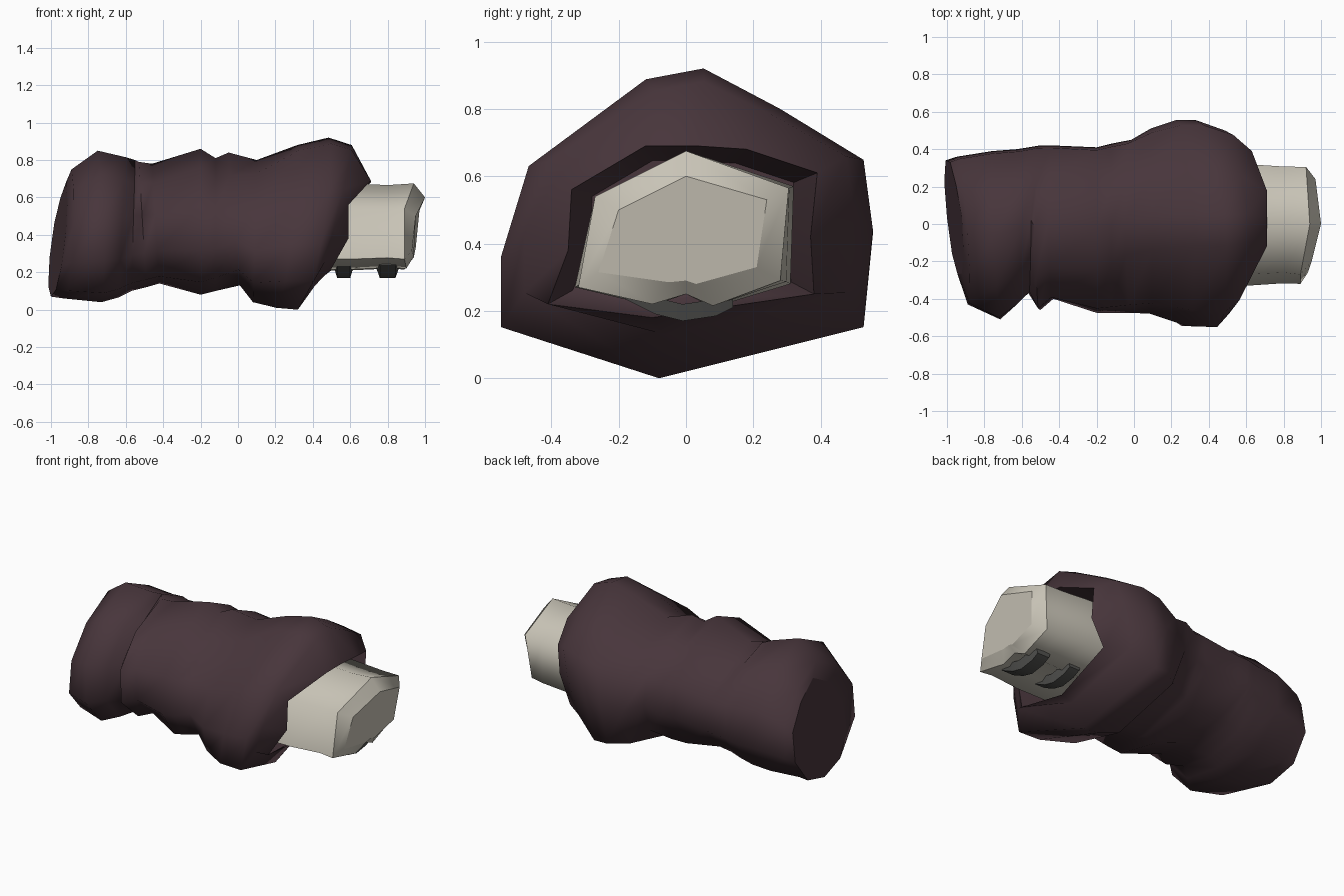
import bpy
import bmesh
import math
from mathutils import Vector

cube = bpy.data.objects.get("Cube")
if cube:
    bpy.data.objects.remove(cube, do_unlink=True)


def material(name, rgb):
    mat = bpy.data.materials.new(name)
    mat.use_nodes = True
    color = (*rgb, 1)
    mat.diffuse_color = color
    bsdf = mat.node_tree.nodes["Principled BSDF"]
    bsdf.inputs["Base Color"].default_value = color
    bsdf.inputs["Roughness"].default_value = 0.9
    return mat


def loft(name, rings, mat, angle, sharp=()):
    """Skin equal-length rings, cap both ends, keep the listed rings sharp."""
    bm = bmesh.new()
    loops = [[bm.verts.new(p) for p in ring] for ring in rings]
    n = len(loops[0])
    for a, b in zip(loops, loops[1:]):
        for i in range(n):
            j = (i + 1) % n
            bm.faces.new((a[i], a[j], b[j], b[i]))
    bm.faces.new(loops[0])
    bm.faces.new(loops[-1])
    for k in sharp:
        for i in range(n):
            bm.edges.get((loops[k][i - 1], loops[k][i])).smooth = False
    bmesh.ops.recalc_face_normals(bm, faces=bm.faces)
    mesh = bpy.data.meshes.new(name)
    bm.to_mesh(mesh)
    bm.free()
    mesh.materials.append(mat)
    obj = bpy.data.objects.new(name, mesh)
    bpy.context.collection.objects.link(obj)
    bpy.ops.object.select_all(action="DESELECT")
    obj.select_set(True)
    bpy.context.view_layer.objects.active = obj
    bpy.ops.object.shade_smooth_by_angle(angle=math.radians(angle),
                                         keep_sharp_edges=True)
    return obj


cloth = material("dark plum cloth", (0.064, 0.036, 0.044))
cream = material("pale cream", (0.58, 0.55, 0.47))
grey = material("dark grey strap", (0.085, 0.085, 0.08))

# Sleeve cross-sections: the arm shape blends into the wide flared one
arm_shape = [Vector(p) for p in (
    (0, 1), (.55, .72), (.97, .28), (1, -.31), (.62, -.82),
    (0, -1), (-.64, -.88), (-1, -.45), (-.98, .15), (-.6, .68))]
flared_shape = [Vector(p) for p in (
    (.09, 1), (.5, .74), (.95, .41), (1, -.04), (.95, -.67),
    (-.15, -1), (-1, -.67), (-1, -.22), (-.85, .37), (-.22, .93))]

# x, y min, y max, z min, z max, lean of the top, slant of the back,
# and how far the upper front is creased inwards
stations = [
    (-.96, -.27, .34, .07, .68, .04, -.035, 0),
    (-.91, -.43, .36, .06, .75, .02, -.03, 0),
    (-.74, -.51, .39, .04, .85, -.01, -.02, 0),
    (-.62, -.43, .40, .065, .815, .02, 0, 0),
    (-.56, -.37, .41, .10, .80, .01, 0, .02),
    (-.51, -.46, .42, .12, .79, -.02, 0, 0),
    (-.44, -.40, .42, .14, .78, -.02, 0, 0),
    (-.20, -.475, .41, .08, .86, 0, 0, 0),
    (-.12, -.475, .43, .10, .81, 0, 0, .04),
    (-.02, -.475, .45, .13, .84, -.03, 0, .06),
    (.09, -.48, .51, .04, .80, .01, 0, .02),
    (.26, -.545, .555, .01, .88, .06, -.035, 0),
    (.40, -.55, .555, 0, .92, .09, -.065, 0),
    (.51, -.48, .50, .13, .88, .10, -.02, 0),
]


def sleeve_ring(x, y0, y1, z0, z1, lean, slant, crease):
    blend = min(1, max(0, (x + .35) / .6))
    ring = []
    for a, b in zip(arm_shape, flared_shape):
        u, v = a.lerp(b, blend)
        dent = crease if u < -.1 and v > .4 else 0
        ring.append(Vector((x + lean * v + slant * u,
                            (y0 + y1) / 2 + u * (y1 - y0) / 2 + dent / 2,
                            (z0 + z1) / 2 + v * (z1 - z0) / 2 - dent)))
    return ring


# Slanted opening, then the hollow narrowing towards the cuff
rim = [Vector(p) for p in (
    (.71, .03, .69), (.71, .18, .68), (.63, .39, .61), (.63, .37, .42),
    (.55, .38, .25), (.46, -.10, .18), (.50, -.41, .22), (.59, -.35, .38),
    (.59, -.34, .56), (.71, -.12, .69))]
hollow = [Vector((.3, p.y * .82, .45 + (p.z - .45) * .82)) for p in rim]
sleeve = [sleeve_ring(*s) for s in stations] + [rim, hollow]
loft("sleeve", sleeve, cloth, 75, sharp=(0, len(stations)))

# Wrist cuff with a groove along its underside
outline = [(0, .675), (.32, .57), (.31, .28), (.08, .21),
           (0, .25), (-.1, .215), (-.33, .27), (-.27, .54)]
end_face = [(1, 0, .6), (.97, .24, .53), (.95, .21, .33), (.94, .03, .28),
            (.94, 0, .29), (.94, -.05, .285), (.93, -.26, .315), (.95, -.2, .5)]


def cuff_ring(x, scale):
    return [(x, y * scale, .45 + (z - .45) * scale) for y, z in outline]


lip = [(.94, 0, .675), (.92, .305, .565), (.89, .28, .29), (.89, .08, .215),
       (.9, 0, .25), (.9, -.1, .22), (.89, -.32, .27), (.89, -.27, .54)]
loft("wrist_cuff",
     [cuff_ring(.28, 1), cuff_ring(.6, 1), cuff_ring(.8, .96), lip, end_face],
     cream, 80, sharp=(3, 4))

# Two curved straps bridging the groove
strap_path = [(-.18, .235), (-.09, .19), (-.01, .17), (.09, .185), (.14, .21)]
for name, x, half in (("inner_strap", .565, .05), ("outer_strap", .8, .06)):
    rings = []
    for y, z in strap_path:
        rings.append([(x - half, y, z + .05), (x + half, y, z + .05),
                      (x + half * .7, y, z), (x - half * .7, y, z)])
    loft(name, rings, grey, 30)
